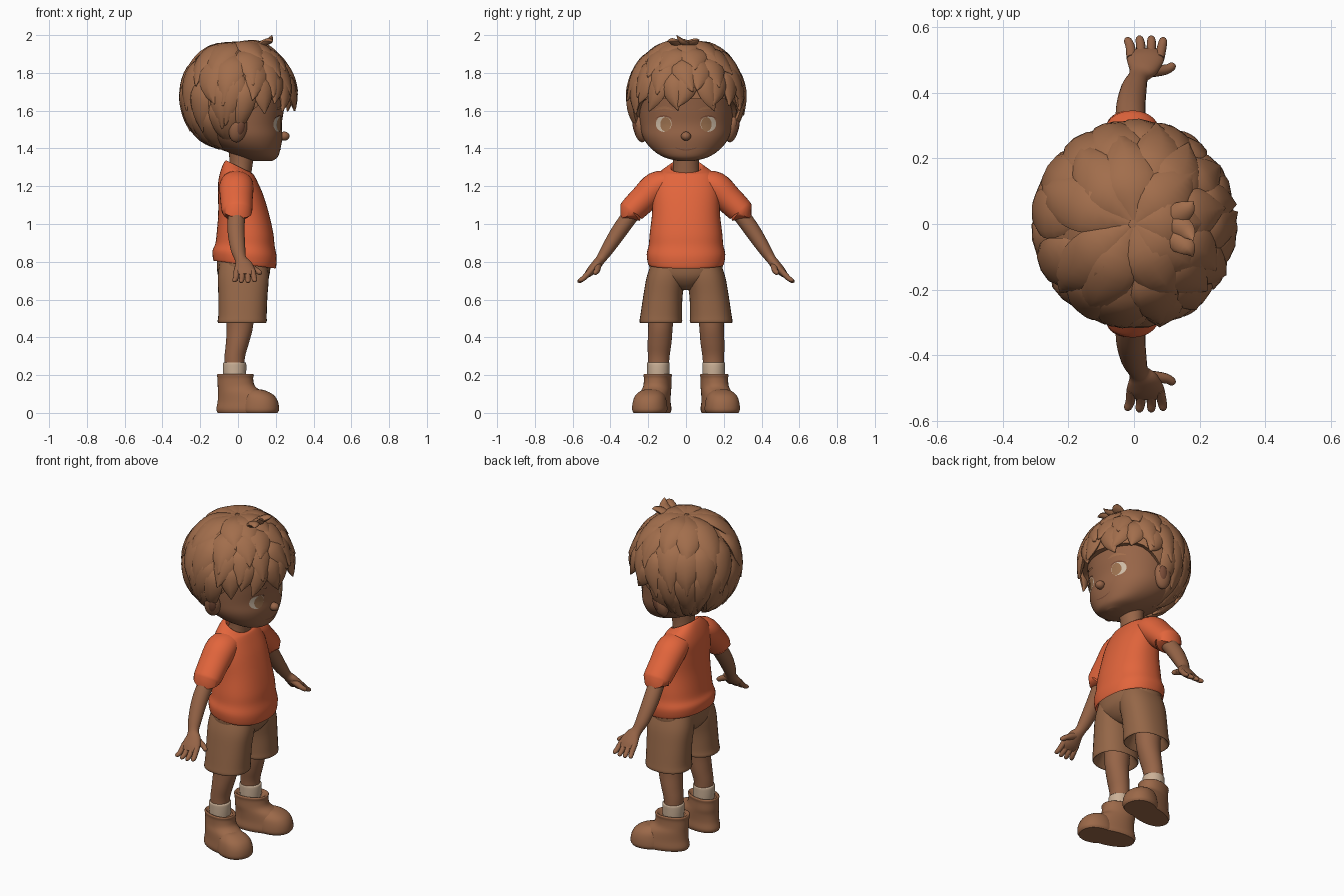
import bpy, bmesh, math, random
from mathutils import Vector

random.seed(4)
if "Cube" in bpy.data.objects:
    bpy.data.objects.remove(bpy.data.objects["Cube"])


def material(name, r, g, b):
    m = bpy.data.materials.new(name)
    m.use_nodes = True
    m.diffuse_color = (r, g, b, 1)
    m.node_tree.nodes["Principled BSDF"].inputs["Base Color"].default_value = (r, g, b, 1)
    return m


SKIN = material("skin brown", .31, .13, .064)
HAIR = material("hair brown", .36, .155, .072)
SHIRT = material("orange cloth", .76, .13, .045)
SHORTS = material("shorts brown", .30, .135, .064)
SHOE = material("shoe leather", .33, .14, .066)
SOCK = material("sock cream", .60, .44, .31)
EYE = material("eye white", .62, .50, .38)
IRIS = material("iris brown", .34, .17, .08)
DARK = material("feature brown", .20, .075, .04)


def spline(rows, n):
    """Catmull-Rom rows of numbers, n steps per span."""
    rows = [tuple(r) + (0,) * (6 - len(r)) for r in rows]
    out = []
    for i in range(len(rows) - 1):
        a, b, c, d = (rows[max(i - 1, 0)], rows[i], rows[i + 1], rows[min(i + 2, len(rows) - 1)])
        for k in range(n):
            t = k / n
            out.append([q + .5 * t * (r - p + t * (2 * p - 5 * q + 4 * r - s + t * (3 * (q - r) + s - p)))
                        for p, q, r, s in zip(a, b, c, d)])
    return out + [list(rows[-1])]


def tube(bm, rows, hint=(1, 0, 0), flat=True, seg=32, n=4, p=2.0, side=1):
    """Skin rows (x, y, z, depth radius, width radius, tilt) into a closed tube."""
    pts = spline([(r[0], r[1] * side) + tuple(r[2:]) for r in rows], n)
    pos = [Vector(q[:3]) for q in pts]
    rings = []
    for i, q in enumerate(pts):
        d = Vector((0, 0, 1)) if flat else (pos[min(i + 1, len(pos) - 1)] - pos[max(i - 1, 0)]).normalized()
        a = Vector(hint)
        a = (a - d * a.dot(d)).normalized()
        b = d.cross(a)
        ring = []
        for k in range(seg):
            t = math.tau * k / seg
            c, s = math.cos(t), math.sin(t)
            u = math.copysign(abs(c) ** (2 / p), c) * max(q[3], .001)
            v = math.copysign(abs(s) ** (2 / p), s) * max(q[4], .001)
            ring.append(bm.verts.new(pos[i] + a * u + b * v + Vector((0, 0, q[5] * u))))
        rings.append(ring)
    for r0, r1 in zip(rings, rings[1:]):
        for k in range(seg):
            j = (k + 1) % seg
            bm.faces.new((r0[k], r0[j], r1[j], r1[k]))
    bm.faces.new(rings[0][::-1])
    bm.faces.new(rings[-1])


def finish(bm, name, mat, recalc=True):
    if recalc:
        bmesh.ops.recalc_face_normals(bm, faces=bm.faces)
    me = bpy.data.meshes.new(name)
    bm.to_mesh(me)
    bm.free()
    me.materials.append(mat)
    ob = bpy.data.objects.new(name, me)
    bpy.context.collection.objects.link(ob)
    bpy.ops.object.select_all(action='DESELECT')
    ob.select_set(True)
    bpy.context.view_layer.objects.active = ob
    bpy.ops.object.shade_smooth_by_angle(angle=math.radians(50))
    return ob


def part(name, mat, *tubes, **kw):
    bm = bmesh.new()
    for rows in tubes:
        tube(bm, rows, **kw)
    return finish(bm, name, mat)


def ball(name, mat, loc, scale, rot=(0, 0, 0)):
    bm = bmesh.new()
    bmesh.ops.create_uvsphere(bm, u_segments=24, v_segments=16, radius=1)
    ob = finish(bm, name, mat)
    ob.location, ob.scale, ob.rotation_euler = loc, scale, rot


# Head and neck
HEAD = [(.13, 0, 1.333, .05, .04), (.11, 0, 1.355, .10, .12), (.065, 0, 1.40, .16, .185),
        (.03, 0, 1.46, .205, .228), (.01, 0, 1.53, .222, .243), (0, 0, 1.62, .245, .25),
        (0, 0, 1.72, .25, .25), (0, 0, 1.82, .20, .20), (0, 0, 1.90, .08, .08)]
HP = 2.15
part("head", SKIN, HEAD, seg=48, p=HP, n=5)
part("neck", SKIN, [(0, 0, 1.22, .065, .08), (.015, 0, 1.30, .06, .068), (.02, 0, 1.40, .07, .075)])
ball("nose", SKIN, (.245, 0, 1.465), (.028, .026, .024))

# Face features follow the head surface as thin plates
DENSE = spline(HEAD, 12)


def face_x(y, z):
    i = next(k for k in range(len(DENSE) - 1) if DENSE[k + 1][2] >= z)
    lo, hi = DENSE[i], DENSE[i + 1]
    t = (z - lo[2]) / (hi[2] - lo[2])
    cx, ra, rb = (lo[k] + (hi[k] - lo[k]) * t for k in (0, 3, 4))
    return cx + ra * (1 - min(abs(y) / rb, 1) ** HP) ** (1 / HP)


def patch(name, mat, y, z, ry, rz, lift, bend=0):
    bm = bmesh.new()
    rings = []
    for f in (.02, .35, .7, 1):
        ring = []
        for k in range(28):
            t = math.tau * k / 28
            u = math.cos(t) * f
            py, pz = y + ry * u, z + rz * math.sin(t) * f + bend * u * u
            ring.append(bm.verts.new((face_x(py, pz) + lift, py, pz)))
        rings.append(ring)
    bm.faces.new(rings[0])
    for r0, r1 in zip(rings, rings[1:]):
        for k in range(28):
            j = (k + 1) % 28
            bm.faces.new((r0[k], r1[k], r1[j], r0[j]))
    finish(bm, name, mat, recalc=False)


patch("mouth", DARK, 0, 1.392, .06, .003, .003, bend=.014)
for s, tag in ((1, "left"), (-1, "right")):
    patch(tag + "_eye", EYE, s * .118, 1.53, .042, .042, .003)
    patch(tag + "_iris", IRIS, s * .108, 1.528, .028, .038, .005)
    patch(tag + "_upper_lid", DARK, s * .118, 1.572, .044, .004, .006, bend=-.014)
    patch(tag + "_brow", HAIR, s * .115, 1.615, .05, .007, .005, bend=-.012)
    ball(tag + "_ear", SKIN, (0, s * .245, 1.505), (.048, .032, .075), (s * -.25, .15, s * -.25))
    ball(tag + "_inner_ear", DARK, (.012, s * .266, 1.51), (.024, .014, .045), (s * -.25, .15, s * -.25))

# Hair: a cap with a swept hairline, covered by layered pointed locks
MID = Vector((0, 0, 1.68))


def hairline(az):
    a = abs((math.degrees(az) + 180) % 360 - 180)
    t = min(max((a - 50) / 75, 0), 1)
    return math.radians(94 + 52 * t * t * (3 - 2 * t))


def scalp(az, polar, r=1.0):
    d = Vector((.285 * math.sin(polar) * math.cos(az), .29 * math.sin(polar) * math.sin(az), .28 * math.cos(polar)))
    return MID + d * r


bm = bmesh.new()
grid = [[bm.verts.new(scalp(math.tau * k / 48, hairline(math.tau * k / 48) * f, r)) for k in range(48)]
        for f, r in [(max(i, .05) / 16, 1) for i in range(17)] + [(1, .8)]]
bm.faces.new(grid[0])
for r0, r1 in zip(grid, grid[1:]):
    for k in range(48):
        bm.faces.new((r0[k], r1[k], r1[(k + 1) % 48], r0[(k + 1) % 48]))
finish(bm, "hair_cap", HAIR)

bm = bmesh.new()
# Layers: start, end along the scalp, lock count, half width, tip lift
for start, end, count, width, lift in ((.02, .52, 9, .075, .05), (.25, .72, 13, .075, .07),
                                       (.45, .92, 17, .066, .08), (.62, 1.09, 21, .058, .07)):
    shift = random.random()
    for k in range(count):
        az = math.tau * (k + shift + random.uniform(-.2, .2)) / count
        swirl = random.uniform(-.22, .22)
        stop = end + random.uniform(-.05, .05)
        tail = lift * (.5 if math.cos(az) < -.3 and end > 1 else 1)
        rows = []
        for f, w, out in ((0, .35, .97), (.35, 1, 1.02), (.7, .8, 1.035), (1, .03, 1.03 + tail)):
            a = az + swirl * f * f
            q = scalp(a, hairline(a) * (start + (stop - start) * f), out)
            rows.append((*q, .022 * min(1, w + .2), width * w))
        tube(bm, rows, hint=scalp(az, hairline(az) * (start + stop) / 2) - MID, flat=False, seg=8, n=4)
# Crown tuft
for y, tip, top in ((0, -.05, 2.0), (.03, .07, 1.975), (-.05, -.1, 1.965)):
    tube(bm, [(.08, y, 1.93, .015, .03), (.13, y, 1.955, .018, .035), (.165, (y + tip) / 2, 1.97, .014, .025),
              (.18, tip, top, .001, .001)], hint=(0, 0, 1), flat=False, seg=8)
finish(bm, "hair_locks", HAIR)

# Shirt
part("shirt_body", SHIRT,
     [(.035, 0, .84, .13, .17), (.035, 0, .80, .155, .19, -.12), (.035, 0, .787, .165, .20, -.12),
      (.035, 0, .84, .17, .208, -.1), (.037, 0, .89, .157, .197, -.04), (.037, 0, .95, .15, .192),
      (.03, 0, 1.05, .135, .18), (.015, 0, 1.15, .12, .178), (0, 0, 1.22, .105, .17),
      (-.005, 0, 1.27, .088, .145, -.1), (0, 0, 1.298, .073, .10, -.4), (.005, 0, 1.302, .064, .082, -.5),
      (.005, 0, 1.27, .05, .07, -.4)], seg=48, p=2.3)

for s, tag in ((1, "left"), (-1, "right")):
    # Sleeve and arm
    part(tag + "_sleeve", SHIRT,
         [(-.005, .07, 1.235, .075, .05), (-.008, .15, 1.20, .09, .08), (-.008, .225, 1.132, .086, .075),
          (-.006, .28, 1.078, .082, .07), (-.006, .287, 1.069, .078, .066), (-.006, .28, 1.077, .06, .05)],
         flat=False, side=s)
    part(tag + "_arm", SKIN,
         [(-.005, .20, 1.16, .052, .05), (-.008, .29, 1.05, .046, .044), (-.01, .355, .96, .045, .042),
          (.0, .415, .868, .039, .034), (.014, .45, .815, .031, .026), (.028, .474, .785, .046, .026),
          (.035, .505, .75, .057, .023), (.035, .527, .727, .045, .015)], flat=False, side=s, seg=24)
    # Fingers and thumb
    bm = bmesh.new()
    for k in range(4):
        x = -.007 + .028 * k
        reach = (.93, 1, 1, .93)[k]
        tube(bm, [(x, .505, .752, .016, .016), (x + .004 * (k - 1), .54, .715, .0145, .014),
                  (x + .008 * (k - 1.5), .505 + .06 * reach, .752 - .055 * reach, .012, .011),
                  (x + .009 * (k - 1.5), .507 + .064 * reach, .75 - .06 * reach, .004, .004)],
             flat=False, seg=12, side=s)
    tube(bm, [(.03, .465, .79, .02, .022), (.07, .468, .768, .018, .018), (.1, .472, .752, .015, .015),
              (.118, .483, .74, .012, .012), (.122, .487, .736, .004, .004)], hint=(0, 1, 0), flat=False, seg=12, side=s)
    finish(bm, tag + "_fingers", SKIN)

    # Leg and sock
    part(tag + "_leg", SKIN,
         [(.01, .13, .60, .078, .073), (.01, .135, .46, .07, .065), (-.003, .14, .37, .061, .063),
          (-.018, .145, .29, .054, .057), (-.018, .147, .2, .053, .055)], side=s)
    part(tag + "_sock", SOCK,
         [(-.018, .147, .16, .056, .056), (-.018, .147, .2, .06, .059), (-.018, .147, .235, .062, .06),
          (-.018, .147, .262, .061, .06), (-.018, .147, .268, .055, .056)], side=s)

    # Shoe: ankle shaft over the foot, with a rounded toe and sole
    turn = (math.cos(.24), s * math.sin(.24), 0)
    part(tag + "_shoe", SHOE,
         [(.035, .168, 0, .145, .078), (.035, .168, .02, .152, .084), (.035, .168, .06, .145, .08),
          (.018, .162, .105, .125, .077), (-.008, .152, .14, .10, .072), (-.014, .15, .18, .095, .07),
          (-.014, .15, .2, .098, .073), (-.014, .15, .206, .09, .066), (-.016, .148, .19, .07, .064)],
         [(.115, .192, 0, .093, .084), (.115, .192, .018, .102, .092), (.115, .192, .06, .096, .088),
          (.108, .19, .095, .08, .075), (.095, .187, .12, .045, .045), (.09, .187, .124, .01, .01)],
         hint=turn, p=2.2, side=s)

    # Shorts leg with a turned hem
    part(tag + "_shorts_leg", SHORTS,
         [(.028, .09, .80, .125, .09), (.028, .105, .72, .135, .103), (.026, .122, .62, .13, .104),
          (.024, .131, .52, .128, .11), (.022, .133, .485, .13, .113), (.022, .133, .478, .122, .106),
          (.022, .133, .51, .10, .09), (.022, .133, .56, .08, .075)], p=2.3, side=s)

part("shorts_hips", SHORTS,
     [(.03, 0, .65, .06, .03), (.03, 0, .675, .10, .10), (.03, 0, .72, .133, .175),
      (.03, 0, .78, .142, .195), (.03, 0, .86, .14, .185)], p=2.3, seg=40)
